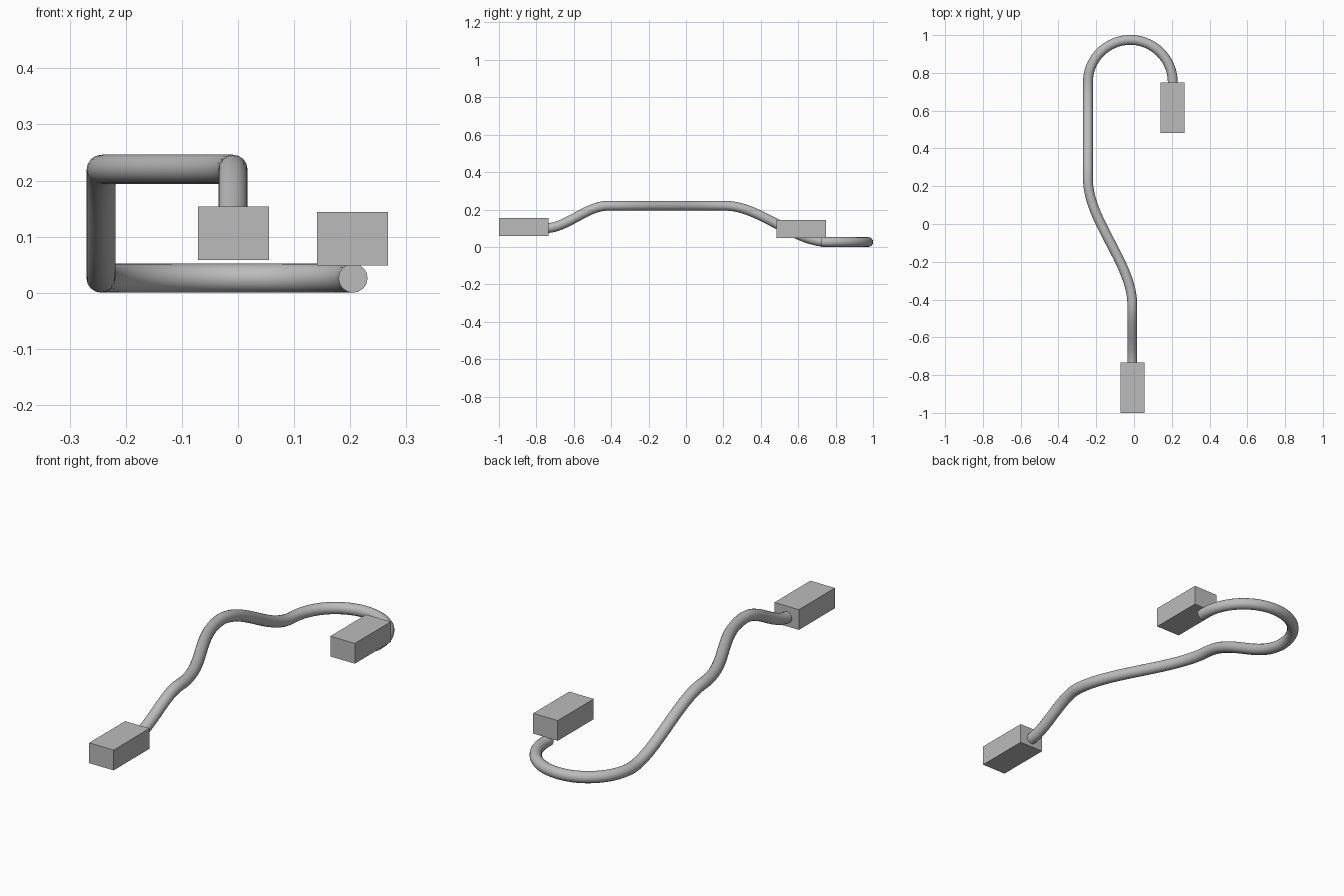
import bpy
from math import sin, cos, pi

cube = bpy.data.objects.get("Cube")
if cube:
    bpy.data.objects.remove(cube, do_unlink=True)

grey = bpy.data.materials.new("plain grey")
grey.use_nodes = True
colour = (0.5, 0.5, 0.5, 1)
grey.diffuse_color = colour
grey.node_tree.nodes["Principled BSDF"].inputs["Base Color"].default_value = colour


def ease(t, start, end):
    """Smooth S bend from 0 to 1."""
    t = min(max((t - start) / (end - start), 0), 1)
    return t * t * (3 - 2 * t)


def end_block(name, centre, size):
    bpy.ops.mesh.primitive_cube_add(size=1, location=centre)
    block = bpy.context.object
    block.name = name
    block.scale = size
    bpy.ops.object.transform_apply(location=False, rotation=False, scale=True)
    block.data.materials.append(grey)


# Blocks at both ends of the tube
end_block("front_block", (-0.008, -0.867, 0.106), (0.127, 0.266, 0.095))
end_block("rear_block", (0.204, 0.616, 0.096), (0.127, 0.266, 0.095))

# Tube path: raised run with sideways S bend, then a flat half-circle hook
path = []
steps = 90
for i in range(steps + 1):
    y = -0.74 + 1.49 * i / steps
    x = -0.009 - 0.235 * ease(y, -0.43, 0.24)
    z = 0.1 + 0.12 * ease(y, -0.75, -0.42) - 0.194 * ease(y, 0.21, 0.76)
    path.append((x, y, z))
radius = 0.2245
for i in range(1, 41):
    a = pi - pi * i / 40
    path.append((-0.0195 + radius * cos(a), 0.75 + radius * sin(a), 0.026))
path.append((0.205, 0.725, 0.026))

curve = bpy.data.curves.new("bent_tube", "CURVE")
curve.dimensions = "3D"
curve.bevel_depth = 0.026
curve.bevel_resolution = 6
curve.use_fill_caps = True
spline = curve.splines.new("POLY")
spline.points.add(len(path) - 1)
for point, co in zip(spline.points, path):
    point.co = (*co, 1)
tube = bpy.data.objects.new("bent_tube", curve)
bpy.context.collection.objects.link(tube)
curve.materials.append(grey)

# Turn the tube into a mesh with smooth sides and sharp caps
bpy.ops.object.select_all(action="DESELECT")
tube.select_set(True)
bpy.context.view_layer.objects.active = tube
bpy.ops.object.convert(target="MESH")
bpy.ops.object.shade_smooth_by_angle()
